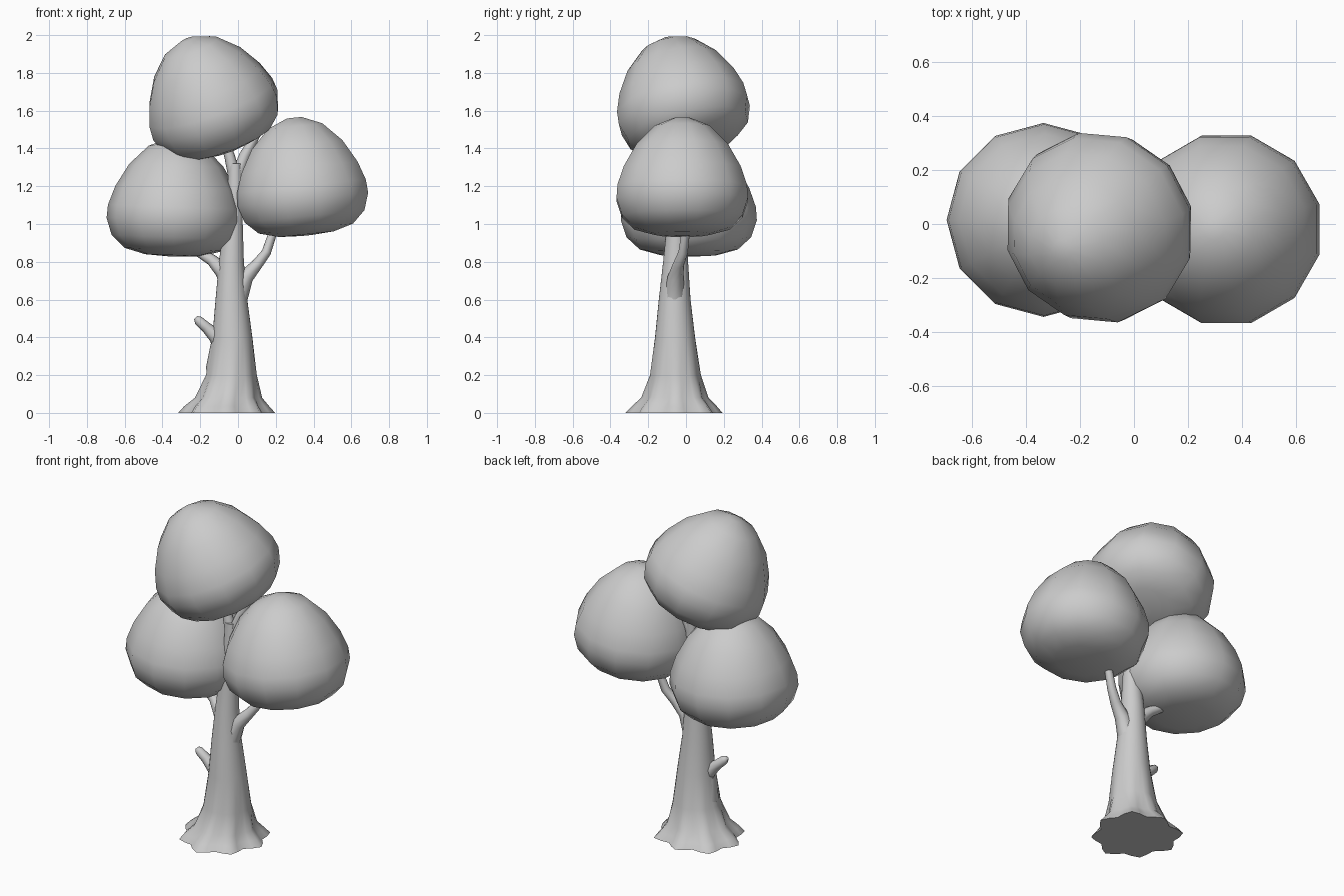
import bpy, bmesh
from math import cos, sin, tau, radians
from mathutils import Vector, Euler

cube = bpy.data.objects.get("Cube")
if cube:
    bpy.data.objects.remove(cube)

grey = bpy.data.materials.new("plain grey")
grey.use_nodes = True
colour = (0.6, 0.6, 0.6, 1)
grey.diffuse_color = colour
grey.node_tree.nodes["Principled BSDF"].inputs["Base Color"].default_value = colour


def loft(name, rings, sides, upright=False, lobes=None, phase=0.0, sharp=60):
    """Skin round rings (x, y, z, radius); lobes gives a waviness per ring."""
    bm = bmesh.new()
    centres = [Vector(r[:3]) for r in rings]
    loops = []
    for i, ring in enumerate(rings):
        axis = centres[min(i + 1, len(rings) - 1)] - centres[max(i - 1, 0)]
        if upright:
            axis = Vector((0, 0, 1))
        side = Vector((0, 1, 0)).cross(axis).normalized()
        other = axis.normalized().cross(side)
        wave = lobes[i] if lobes and i < len(lobes) else 0
        loop = []
        for k in range(sides):
            a = tau * k / sides + phase
            r = ring[3] * (1 + wave * (cos(8 * a) + 0.4 * sin(3 * a) - 0.7))
            loop.append(bm.verts.new(centres[i] + r * (side * cos(a) + other * sin(a))))
        loops.append(loop)
    for low, high in zip(loops, loops[1:]):
        for k in range(sides):
            n = (k + 1) % sides
            bm.faces.new((low[k], low[n], high[n], high[k]))
    bm.faces.new(loops[0][::-1])
    bm.faces.new(loops[-1])
    bmesh.ops.recalc_face_normals(bm, faces=bm.faces)
    mesh = bpy.data.meshes.new(name)
    bm.to_mesh(mesh)
    bm.free()
    mesh.materials.append(grey)
    obj = bpy.data.objects.new(name, mesh)
    bpy.context.collection.objects.link(obj)
    bpy.ops.object.select_all(action='DESELECT')
    obj.select_set(True)
    bpy.context.view_layer.objects.active = obj
    bpy.ops.object.shade_smooth_by_angle(angle=radians(sharp))
    return obj


# Trunk with flared, wavy roots
loft("trunk", [
    (-0.06, -0.055, 0, 0.25), (-0.06, -0.055, 0.035, 0.22),
    (-0.05, -0.055, 0.08, 0.175), (-0.035, -0.055, 0.2, 0.134),
    (-0.03, -0.058, 0.4, 0.106), (-0.035, -0.06, 0.6, 0.084),
    (-0.035, -0.055, 0.8, 0.066), (-0.025, -0.05, 1.0, 0.05),
    (-0.015, -0.045, 1.2, 0.04), (-0.015, -0.04, 1.32, 0.036)],
    32, upright=True, lobes=[0.09, 0.08, 0.06, 0.015])

# Branches
loft("top_left_branch", [(-0.015, -0.04, 1.24, 0.035), (-0.045, -0.04, 1.36, 0.028),
                         (-0.09, -0.03, 1.5, 0.022)], 8)
loft("top_right_branch", [(-0.01, -0.04, 1.24, 0.035), (0.035, -0.03, 1.36, 0.03),
                          (0.1, -0.02, 1.48, 0.022)], 8)
loft("left_branch", [(-0.03, -0.06, 0.66, 0.055), (-0.08, -0.05, 0.755, 0.045),
                     (-0.14, -0.03, 0.81, 0.03), (-0.25, 0.0, 0.88, 0.024)], 8)
loft("right_branch", [(0, -0.06, 0.62, 0.055), (0.04, -0.055, 0.72, 0.042),
                      (0.1, -0.04, 0.785, 0.03), (0.15, -0.015, 0.85, 0.025),
                      (0.19, 0.0, 0.97, 0.022)], 8)
loft("branch_stub", [(-0.06, -0.06, 0.33, 0.06), (-0.12, -0.065, 0.41, 0.04),
                     (-0.17, -0.07, 0.455, 0.028), (-0.21, -0.075, 0.49, 0.025),
                     (-0.224, -0.076, 0.505, 0.012)], 8)

# Bark swelling below the stub
loft("bark_swelling", [(-0.09, -0.06, 0.1, 0.05), (-0.115, -0.06, 0.24, 0.055),
                       (-0.1, -0.06, 0.36, 0.045)], 10)

# Rounded foliage masses: one profile, tilted and turned
profile = [(0.03, -0.222), (0.15, -0.215), (0.26, -0.185), (0.33, -0.12), (0.36, -0.03),
           (0.355, 0.04), (0.32, 0.14), (0.25, 0.26), (0.15, 0.36), (0.04, 0.405)]
foliage = [("left_foliage", (-0.335, 0.015, 1.05), (0, 2, 0), 0.0),
           ("right_foliage", (0.34, -0.02, 1.16), (0, -6, 0), 15.0),
           ("top_foliage", (-0.13, -0.015, 1.605), (12, -20, 0), 10.0)]
for name, place, tilt, turn in foliage:
    crown = loft(name, [(0, 0, z, r) for r, z in profile], 12,
                 upright=True, phase=radians(turn), sharp=80)
    turn_matrix = Euler([radians(t) for t in tilt]).to_matrix().to_4x4()
    crown.data.transform(turn_matrix)
    crown.location = place
